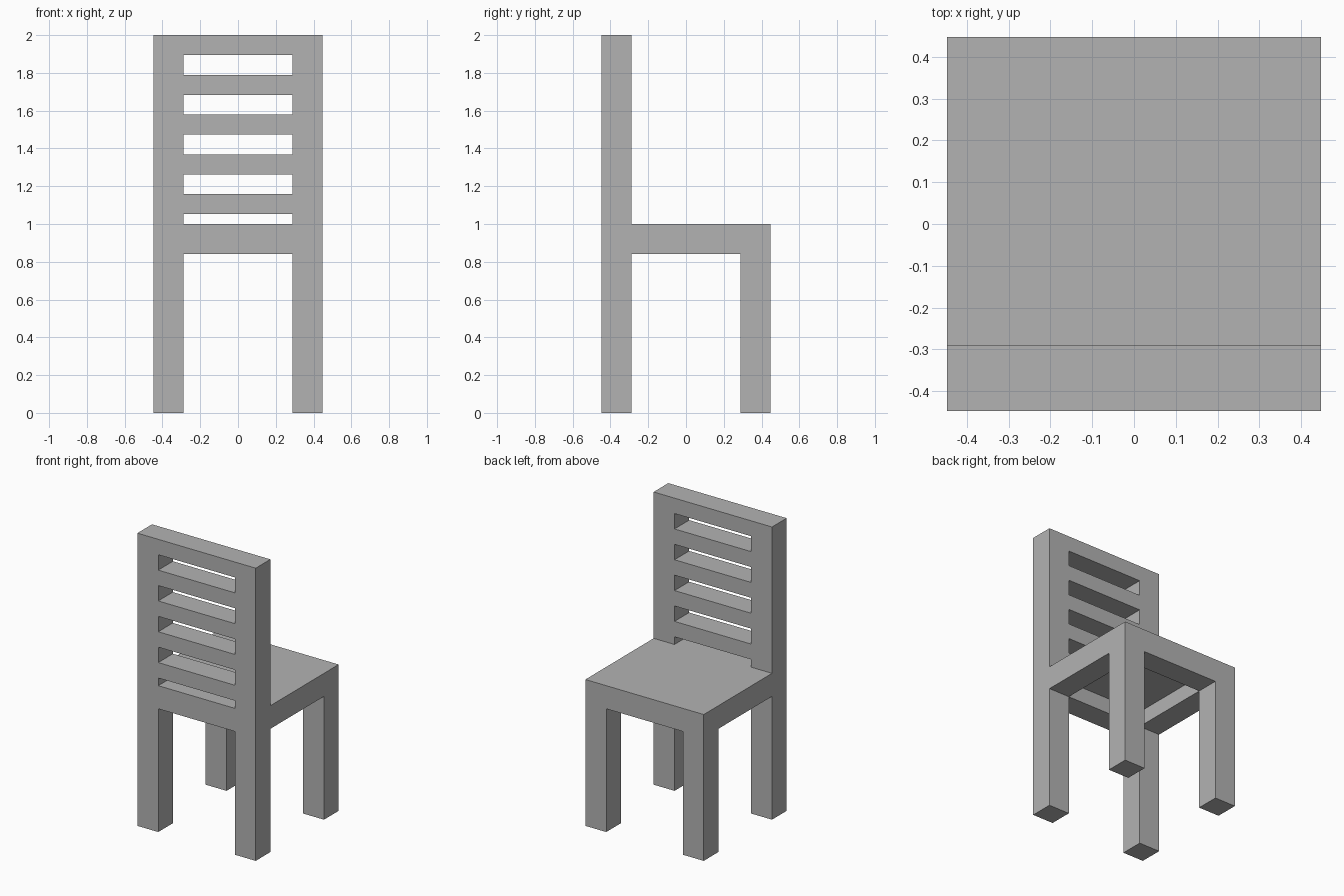
import bpy
import bmesh
from mathutils import Vector

if "Cube" in bpy.data.objects:
    bpy.data.objects.remove(bpy.data.objects["Cube"], do_unlink=True)

U = 2 / 38          # design module: the chair is 38 modules tall
HALF = 8.5          # half of the width and depth
INNER = 5.5         # inner side of legs and rails
SEAT_LOW, SEAT_TOP, TOP = 16, 19, 38

grey = bpy.data.materials.new("plain_grey")
grey.use_nodes = True
colour = (0.45, 0.45, 0.45, 1)
grey.diffuse_color = colour
grey.node_tree.nodes["Principled BSDF"].inputs["Base Color"].default_value = colour


def prism(name, outline, half_width):
    """Extrude a side outline of (y, z) modules along x."""
    bm = bmesh.new()
    face = bm.faces.new([bm.verts.new((-half_width * U, y * U, z * U)) for y, z in outline])
    out = bmesh.ops.extrude_face_region(bm, geom=[face])
    moved = [v for v in out["geom"] if isinstance(v, bmesh.types.BMVert)]
    bmesh.ops.translate(bm, verts=moved, vec=Vector((2 * half_width * U, 0, 0)))
    bmesh.ops.recalc_face_normals(bm, faces=bm.faces)
    mesh = bpy.data.meshes.new(name)
    bm.to_mesh(mesh)
    bm.free()
    obj = bpy.data.objects.new(name, mesh)
    bpy.context.collection.objects.link(obj)
    return obj


def cut(target, name, y0, y1, z0, z1):
    """Carve a box between the inner sides of the posts."""
    cutter = prism(name, [(y0, z0), (y1, z0), (y1, z1), (y0, z1)], INNER)
    cutter.hide_render = True
    mod = target.modifiers.new(name, "BOOLEAN")
    mod.operation = "DIFFERENCE"
    mod.solver = "EXACT"
    mod.object = cutter
    bpy.context.view_layer.objects.active = target
    bpy.ops.object.modifier_apply(modifier=mod.name)
    bpy.data.objects.remove(cutter, do_unlink=True)


# Side outline: back post, seat and front leg in one piece
chair = prism("chair_frame", [
    (-HALF, 0), (-INNER, 0), (-INNER, SEAT_LOW), (INNER, SEAT_LOW), (INNER, 0),
    (HALF, 0), (HALF, SEAT_TOP), (-INNER, SEAT_TOP), (-INNER, TOP), (-HALF, TOP),
], HALF)
chair.data.materials.append(grey)

# Space between left and right legs
cut(chair, "leg_gap", -HALF - 1, HALF + 1, -1, SEAT_LOW)

# Hollow under the seat, leaving a thin panel inside the rails
cut(chair, "seat_hollow", -INNER, INNER, SEAT_LOW - 1, SEAT_TOP - 1)

# Slots of the backrest; the lowest one ends level with the seat
for z in range(TOP - 4, SEAT_TOP - 2, -4):
    cut(chair, "back_slot", -HALF - 1, -INNER + 1, max(z, SEAT_TOP), z + 2)

# Merge leftover flat seams
bm = bmesh.new()
bm.from_mesh(chair.data)
bmesh.ops.remove_doubles(bm, verts=bm.verts, dist=0.0005)
bmesh.ops.dissolve_limit(bm, angle_limit=0.01, verts=bm.verts, edges=bm.edges)
bmesh.ops.recalc_face_normals(bm, faces=bm.faces)
for f in bm.faces:
    f.smooth = False
    f.material_index = 0
bm.to_mesh(chair.data)
bm.free()
